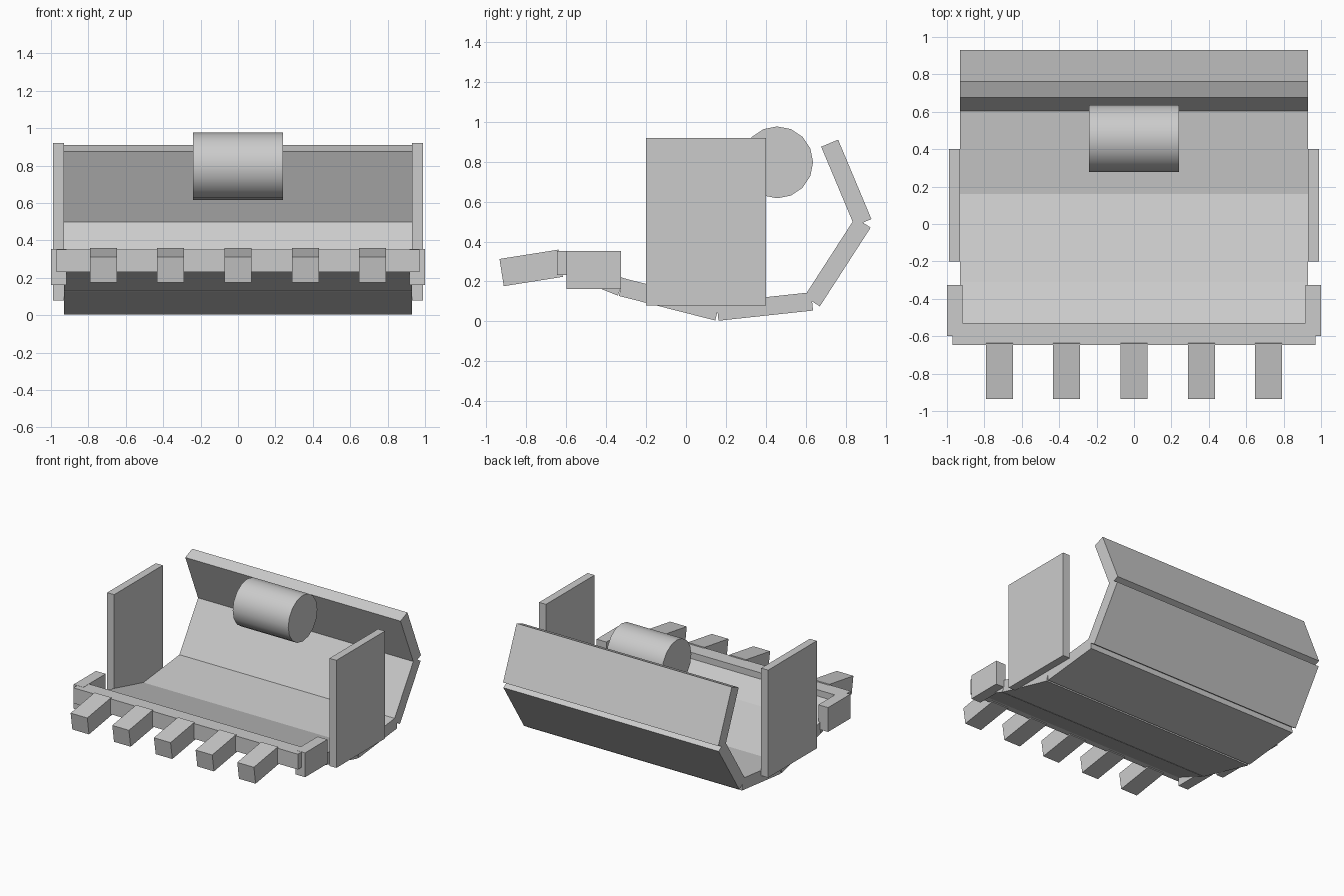
import bpy, math
from mathutils import Vector

if "Cube" in bpy.data.objects:
    bpy.data.objects.remove(bpy.data.objects["Cube"])


def box(name, center, size, pitch=0.0):
    bpy.ops.mesh.primitive_cube_add(size=1, location=center)
    ob = bpy.context.object
    ob.name = name
    ob.scale = size
    bpy.ops.object.transform_apply(location=False, rotation=False, scale=True)
    ob.rotation_euler.x = pitch
    return ob


# Curved scoop shell: flat plates along a side profile (y, z)
profile = [(-0.585, 0.275), (-0.325, 0.172), (0.158, 0.049),
           (0.632, 0.1), (0.887, 0.495), (0.72, 0.893)]
names = ["front_floor", "floor", "rear_floor", "lower_back", "upper_back"]
for name, a, b in zip(names, profile, profile[1:]):
    d = Vector(b) - Vector(a)
    mid = (Vector(a) + Vector(b)) / 2
    box(name + "_plate", (0, mid.x, mid.y), (1.86, d.length, 0.092),
        math.atan2(d.y, d.x))

# Side plates and corner blocks
for label, s in (("left", -1), ("right", 1)):
    box(label + "_side_plate", (s * 0.96, 0.1, 0.5), (0.06, 0.6, 0.84))
    box(label + "_corner_block", (s * 0.958, -0.4625, 0.258), (0.084, 0.275, 0.19))

# Cutting lip and teeth
box("cutting_lip", (0, -0.588, 0.292), (1.94, 0.116, 0.12))
for i in range(5):
    box(f"tooth_{i + 1}", (-0.72 + 0.36 * i, -0.776, 0.268),
        (0.144, 0.3, 0.138), math.radians(9))

# Mounting barrel
bpy.ops.mesh.primitive_cylinder_add(vertices=16, radius=0.18, depth=0.48,
                                    location=(0, 0.457, 0.797),
                                    rotation=(0, math.pi / 2, 0))
bpy.context.object.name = "mounting_barrel"
bpy.ops.object.shade_smooth_by_angle(angle=math.radians(35))
